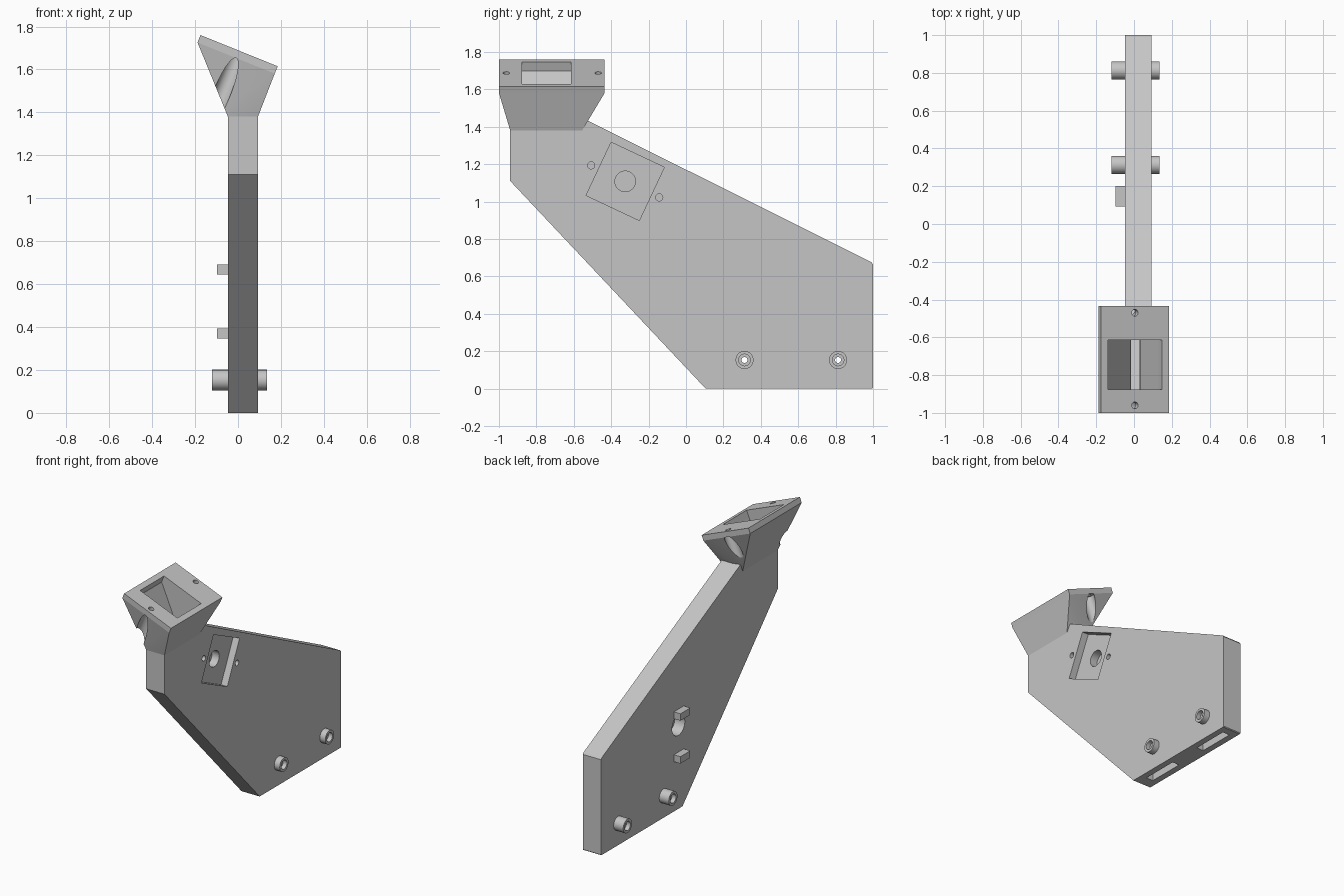
import bpy, bmesh, math
from mathutils import Vector, Matrix

if "Cube" in bpy.data.objects:
    bpy.data.objects.remove(bpy.data.objects["Cube"], do_unlink=True)

grey = bpy.data.materials.new("plain_grey")
grey.use_nodes = True
COLOUR = (0.56, 0.56, 0.56, 1)
grey.diffuse_color = COLOUR
grey.node_tree.nodes["Principled BSDF"].inputs["Base Color"].default_value = COLOUR

XL, XR = -0.047, 0.093          # the two sides of the arm
TILT = math.radians(22)
HEAD = Matrix.Translation((0.005, 0, 1.6875)) @ Matrix.Rotation(TILT, 4, 'Y')


def make(name, bm):
    bmesh.ops.recalc_face_normals(bm, faces=bm.faces)
    mesh = bpy.data.meshes.new(name)
    bm.to_mesh(mesh)
    bm.free()
    mesh.materials.append(grey)
    ob = bpy.data.objects.new(name, mesh)
    bpy.context.collection.objects.link(ob)
    return ob


def prism(name, profile, x0, x1):
    """Extrude a y,z profile along x."""
    bm = bmesh.new()
    face = bm.faces.new([bm.verts.new((x0, y, z)) for y, z in profile])
    new = bmesh.ops.extrude_face_region(bm, geom=[face])["geom"]
    bmesh.ops.translate(bm, vec=(x1 - x0, 0, 0),
                        verts=[v for v in new if isinstance(v, bmesh.types.BMVert)])
    return make(name, bm)


def box(name, x, y, z, frame=Matrix()):
    bm = bmesh.new()
    bmesh.ops.create_cube(bm, size=1)
    for v in bm.verts:
        v.co = frame @ Vector([(a + b) / 2 + c * (b - a) for c, (a, b) in zip(v.co, (x, y, z))])
    return make(name, bm)


def cylinder(name, radius, start, end, sides=48):
    a, b = Vector(start), Vector(end)
    bm = bmesh.new()
    turn = (b - a).to_track_quat('Z', 'Y').to_matrix().to_4x4()
    bmesh.ops.create_cone(bm, cap_ends=True, segments=sides, radius1=radius, radius2=radius,
                          depth=(b - a).length, matrix=Matrix.Translation((a + b) / 2) @ turn)
    return make(name, bm)


def hull(name, points):
    bm = bmesh.new()
    for p in points:
        bm.verts.new(p)
    bmesh.ops.convex_hull(bm, input=bm.verts)
    bmesh.ops.dissolve_limit(bm, angle_limit=0.01, verts=bm.verts, edges=bm.edges)
    return make(name, bm)


def rect(xs, ys, z, frame=Matrix()):
    return [frame @ Vector((x, y, z)) for x in xs for y in ys]


def cut(tool, *targets):
    for ob in targets:
        mod = ob.modifiers.new("cut", 'BOOLEAN')
        mod.operation, mod.solver, mod.object = 'DIFFERENCE', 'EXACT', tool
        bpy.context.view_layer.objects.active = ob
        bpy.ops.object.modifier_apply(modifier=mod.name)
    bpy.data.objects.remove(tool, do_unlink=True)


# Slanted arm plate
arm = prism("arm_plate", [(-0.94, 1.11), (0.105, 0), (0.995, 0), (1, 0.005), (1, 0.665), (0.99, 0.677),
                          (-0.53, 1.435), (-0.56, 1.38), (-0.94, 1.38)], XL, XR)

# Funnel and tilted flange on top of the neck
SIDE, THICK = 0.194, 0.037
funnel = hull("head_funnel", rect((-SIDE, SIDE), (-1, -0.435), -THICK, HEAD)
              + rect((XL, XR), (-0.94, -0.555), 1.38))
flange = box("head_flange", (-SIDE, SIDE), (-1, -0.435), (-THICK, 0), HEAD)

# Tapering pocket through the head, running down into the neck
OPEN, PY = (-0.154, 0.154), (-0.877, -0.615)
cut(box("c", OPEN, PY, (-0.051, 0.1), HEAD), flange, funnel)
cut(hull("c", rect(OPEN, PY, -0.05, HEAD) + rect((-0.015, 0.03), PY, 1.37)), funnel)
cut(prism("c", [(PY[0], 1.4), (PY[0], 1.26), (PY[1], 1.0), (PY[1], 1.4)], -0.015, 0.03),
    arm, funnel)

# Flange screw holes with clearance below
for y in (-0.96, -0.47):
    cut(cylinder("c", 0.018, HEAD @ Vector((0, y, 0.1)), HEAD @ Vector((0, y, -0.1)), 24), flange)
    cut(cylinder("c", 0.04, HEAD @ Vector((0, y, -0.03)), HEAD @ Vector((0, y, -0.5))), funnel)

# Turned square recess with a round hole and two screw holes
cy, cz, turn = -0.325, 1.108, math.radians(-25.2)
spin = Matrix.Translation((0, cy, cz)) @ Matrix.Rotation(turn, 4, 'X')
cut(box("c", (0.045, 0.2), (-0.157, 0.157), (-0.157, 0.157), spin), arm)
cut(cylinder("c", 0.055, (0.2, cy, cz), (-0.01, cy, cz)), arm)
for s in (-1, 1):
    p = spin @ Vector((0, 0.201 * s, 0))
    cut(cylinder("c", 0.019, (0.2, p.y, p.z), (0.02, p.y, p.z), 24), arm)

# Round pocket and two tabs on the right side
cut(cylinder("c", 0.07, (-0.2, 0.15, 0.58), (0.03, 0.15, 0.58)), arm)
for name, z in (("upper_tab", 0.668), ("lower_tab", 0.37)):
    box(name, (-0.097, XL + 0.002), (0.092, 0.2), (z - 0.024, z + 0.024))

# Bosses with counterbored through holes, and slots in the base
BZ = 0.153
bosses = []
for name, y in (("front_boss", 0.313), ("rear_boss", 0.813)):
    boss = cylinder(name, 0.048, (-0.12, y, BZ), (0.135, y, BZ))
    for x in (-0.12, 0.135):
        d = math.copysign(0.03, x)
        cut(cylinder("c", 0.031, (x + d, y, BZ), (x - d, y, BZ)), boss)
    cut(cylinder("c", 0.016, (-0.3, y, BZ), (0.3, y, BZ), 24), boss, arm)
    cut(box("c", (-0.003, 0.05), (y - 0.13, y + 0.13), (-0.1, 0.09)), arm)
    bosses.append(boss)

# Smooth the round walls, keep the edges sharp
bpy.ops.object.select_all(action='DESELECT')
for ob in [arm, funnel, flange] + bosses:
    ob.select_set(True)
bpy.context.view_layer.objects.active = arm
bpy.ops.object.shade_smooth_by_angle(angle=math.radians(20))
